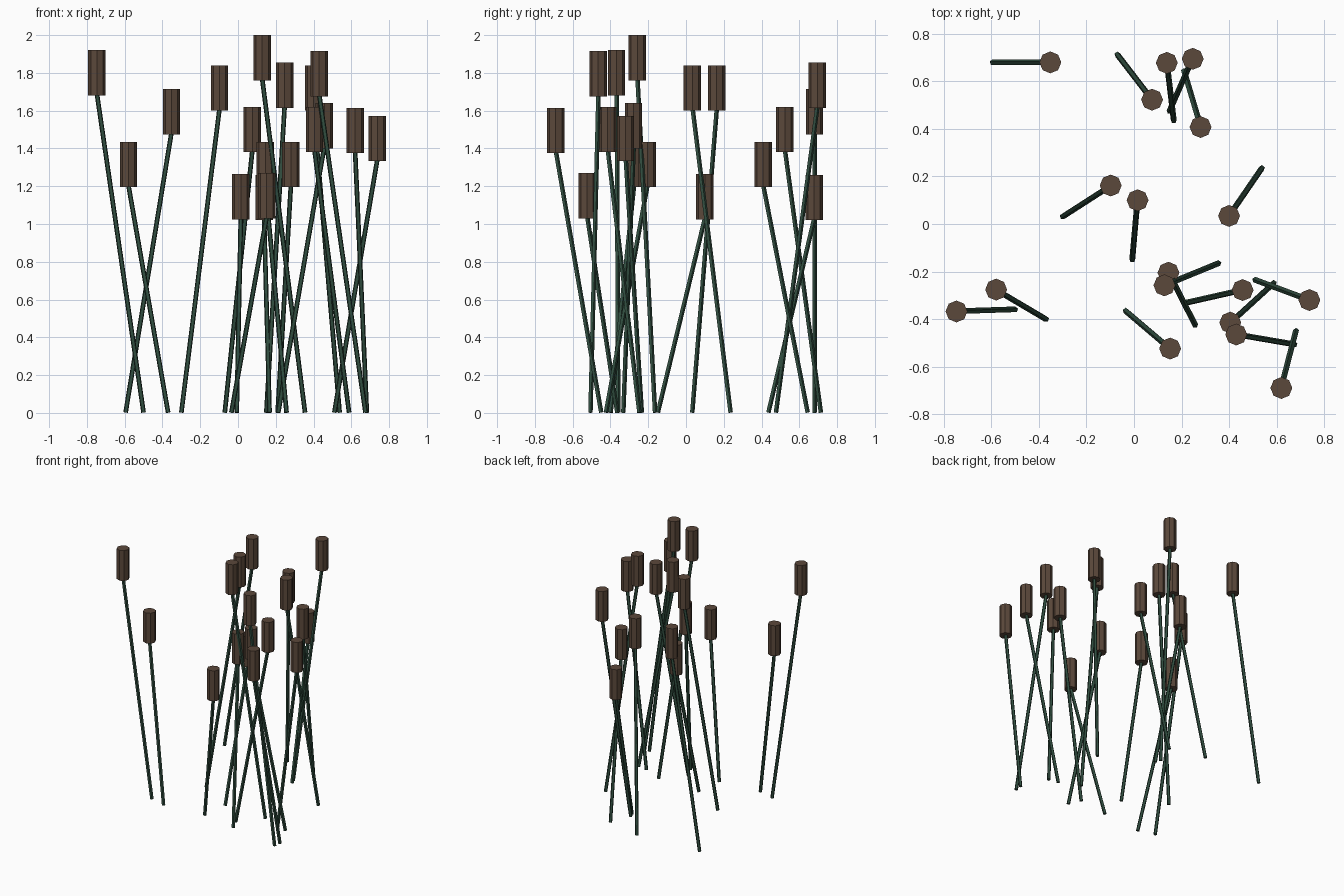
import bpy
from mathutils import Vector


def material(name, color):
    m = bpy.data.materials.new(name)
    m.diffuse_color = (*color, 1)
    return m


GREEN = material("stem_green", (0.03, 0.075, 0.05))
BROWN = material("head_brown", (0.105, 0.065, 0.043))

HEAD_R, HEAD_H = 0.046, 0.24
STEM_R = 0.013

# Each reed: base x, base y, head x, head y, top height
REEDS = [
    (-0.595, 0.68, -0.352, 0.68, 1.715),
    (-0.07, 0.713, 0.076, 0.523, 1.62),
    (0.167, 0.435, 0.138, 0.678, 1.26),
    (0.15, 0.475, 0.247, 0.695, 1.855),
    (0.21, 0.643, 0.28, 0.408, 1.435),
    (-0.30, 0.032, -0.098, 0.162, 1.84),
    (-0.007, -0.15, 0.015, 0.10, 1.265),
    (0.538, 0.235, 0.40, 0.034, 1.84),
    (0.355, -0.165, 0.128, -0.258, 2.0),
    (0.257, -0.425, 0.145, -0.205, 1.435),
    (0.213, -0.333, 0.457, -0.278, 1.64),
    (0.51, -0.235, 0.738, -0.32, 1.573),
    (0.588, -0.248, 0.405, -0.415, 1.62),
    (0.675, -0.507, 0.43, -0.465, 1.915),
    (0.682, -0.45, 0.62, -0.69, 1.615),
    (-0.035, -0.365, 0.152, -0.524, 1.27),
    (-0.37, -0.40, -0.58, -0.276, 1.435),
    (-0.50, -0.36, -0.747, -0.368, 1.92),
]


def rod(name, start, end, radius, sides, mat):
    """Flat-sided cylinder running from start to end."""
    axis = end - start
    bpy.ops.mesh.primitive_cylinder_add(
        vertices=sides, radius=radius, depth=axis.length,
        location=(start + end) / 2)
    ob = bpy.context.object
    ob.rotation_mode = 'QUATERNION'
    ob.rotation_quaternion = Vector((0, 0, 1)).rotation_difference(axis)
    ob.name = name
    ob.data.materials.append(mat)


for i, (bx, by, hx, hy, top) in enumerate(REEDS, 1):
    neck = Vector((hx, hy, top - HEAD_H))
    # leaning stem
    rod(f"stem_{i}", Vector((bx, by, 0.002)), neck + Vector((0, 0, 0.01)), STEM_R, 5, GREEN)
    # upright seed head
    rod(f"seed_head_{i}", neck, Vector((hx, hy, top)), HEAD_R, 8, BROWN)
